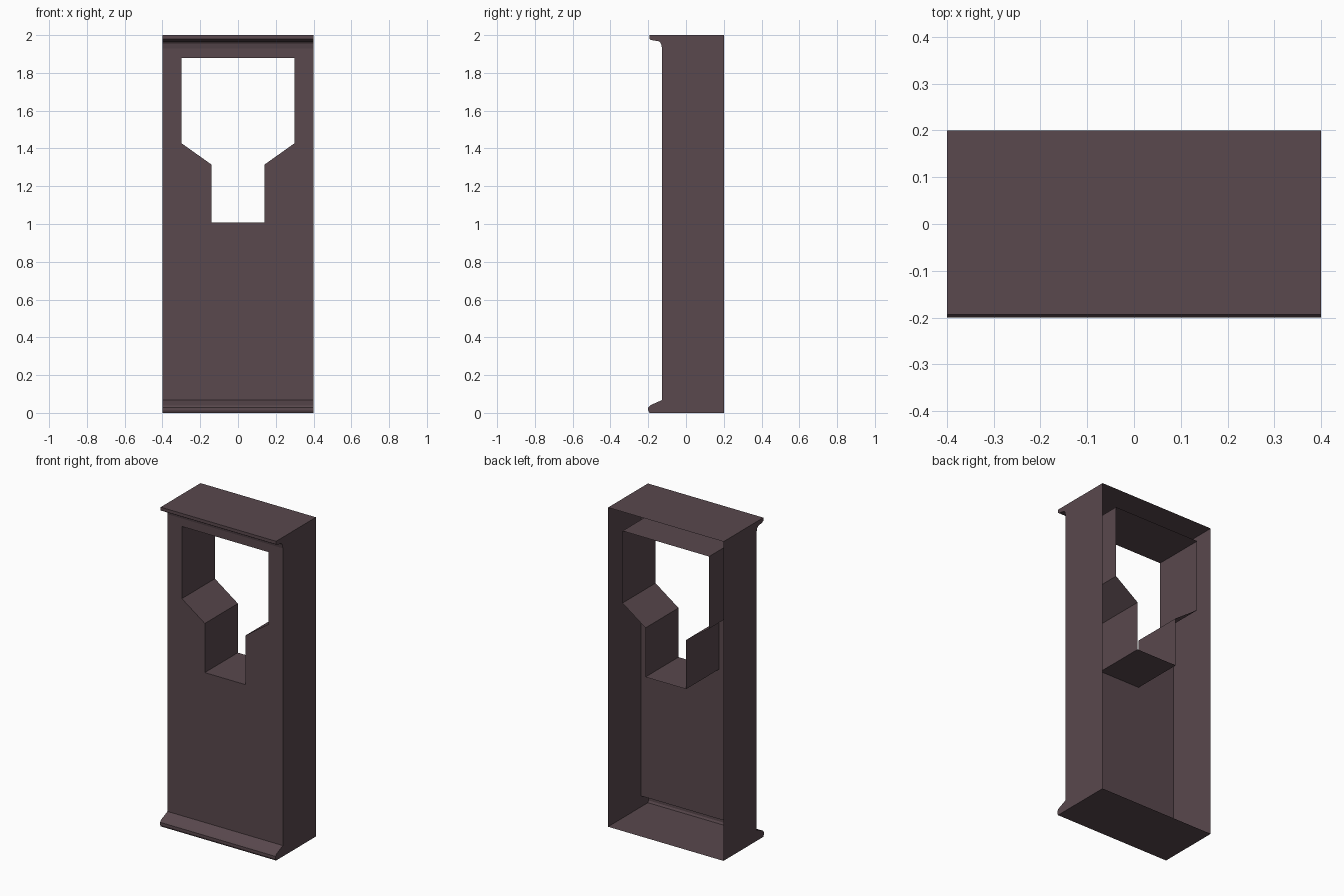
import bpy, bmesh
from mathutils import Vector

if "Cube" in bpy.data.objects:
    bpy.data.objects.remove(bpy.data.objects["Cube"])

mat = bpy.data.materials.new("dull_plum")
mat.diffuse_color = (0.1, 0.065, 0.075, 1)
mat.use_nodes = True
mat.node_tree.nodes["Principled BSDF"].inputs["Base Color"].default_value = mat.diffuse_color

W, BACK, FRONT = 0.4, 0.2, -0.127


def finish(name, bm):
    mesh = bpy.data.meshes.new(name)
    bm.to_mesh(mesh)
    bm.free()
    mesh.materials.append(mat)
    obj = bpy.data.objects.new(name, mesh)
    bpy.context.collection.objects.link(obj)
    return obj


def sweep(bm, pts, a, b, closed=False):
    """Join two copies of a point chain, placed by functions a and b, with quads."""
    va = [bm.verts.new(a(*p)) for p in pts]
    vb = [bm.verts.new(b(*p)) for p in pts]
    n = len(pts)
    for i in range(n if closed else n - 1):
        j = (i + 1) % n
        bm.faces.new((va[i], va[j], vb[j], vb[i]))
    return va, vb


# side outline (y, z): top cornice and base moulding, back left open
cornice = [(BACK, 2), (-0.194, 2), (-0.194, 1.98), (-0.185, 1.974),
           (-0.143, 1.967), (-0.132, 1.955), (FRONT, 1.93)]
base = [(FRONT, 0.068), (-0.19, 0.04), (-0.2, 0.028), (-0.2, 0.012),
        (-0.194, 0), (BACK, 0)]


def left(y, z):
    return (-W, y, z)


def right(y, z):
    return (W, y, z)


for name, chain in (("top_cornice", cornice), ("base_moulding", base)):
    bm = bmesh.new()
    sweep(bm, chain, left, right)
    finish(name, bm)

# side walls, capping the mouldings
for name, place, step in (("left_side", left, 1), ("right_side", right, -1)):
    bm = bmesh.new()
    bm.faces.new([bm.verts.new(place(*p)) for p in (cornice + base)[::step]])
    finish(name, bm)

# keyhole-shaped window outline (x, z)
half = [(0.3, 1.88), (0.3, 1.428), (0.141, 1.315), (0.141, 1.007)]
window = half + [(-x, z) for x, z in reversed(half)]

# front panel with the window opening
bm = bmesh.new()
border = [(-W, 0.068), (W, 0.068), (W, 1.93), (-W, 1.93)]
edges = []
for loop in (border, window):
    vs = [bm.verts.new((x, FRONT, z)) for x, z in loop]
    edges += [bm.edges.new((vs[i - 1], vs[i])) for i in range(len(vs))]
bmesh.ops.triangle_fill(bm, edges=edges, use_beauty=True, normal=Vector((0, -1, 0)))
bm.normal_update()
for f in bm.faces:
    if f.normal.y > 0:
        f.normal_flip()
bmesh.ops.dissolve_limit(bm, angle_limit=0.01, verts=bm.verts[:], edges=bm.edges[:])
finish("front_panel", bm)

# window reveal running through to the back plane
bm = bmesh.new()
sweep(bm, window, lambda x, z: (x, BACK, z), lambda x, z: (x, FRONT, z), True)
bm.normal_update()
c = Vector((0, 0, 1.45))
for f in bm.faces:
    if f.normal.dot(c - f.calc_center_median()) < 0:
        f.normal_flip()
finish("window_reveal", bm)
